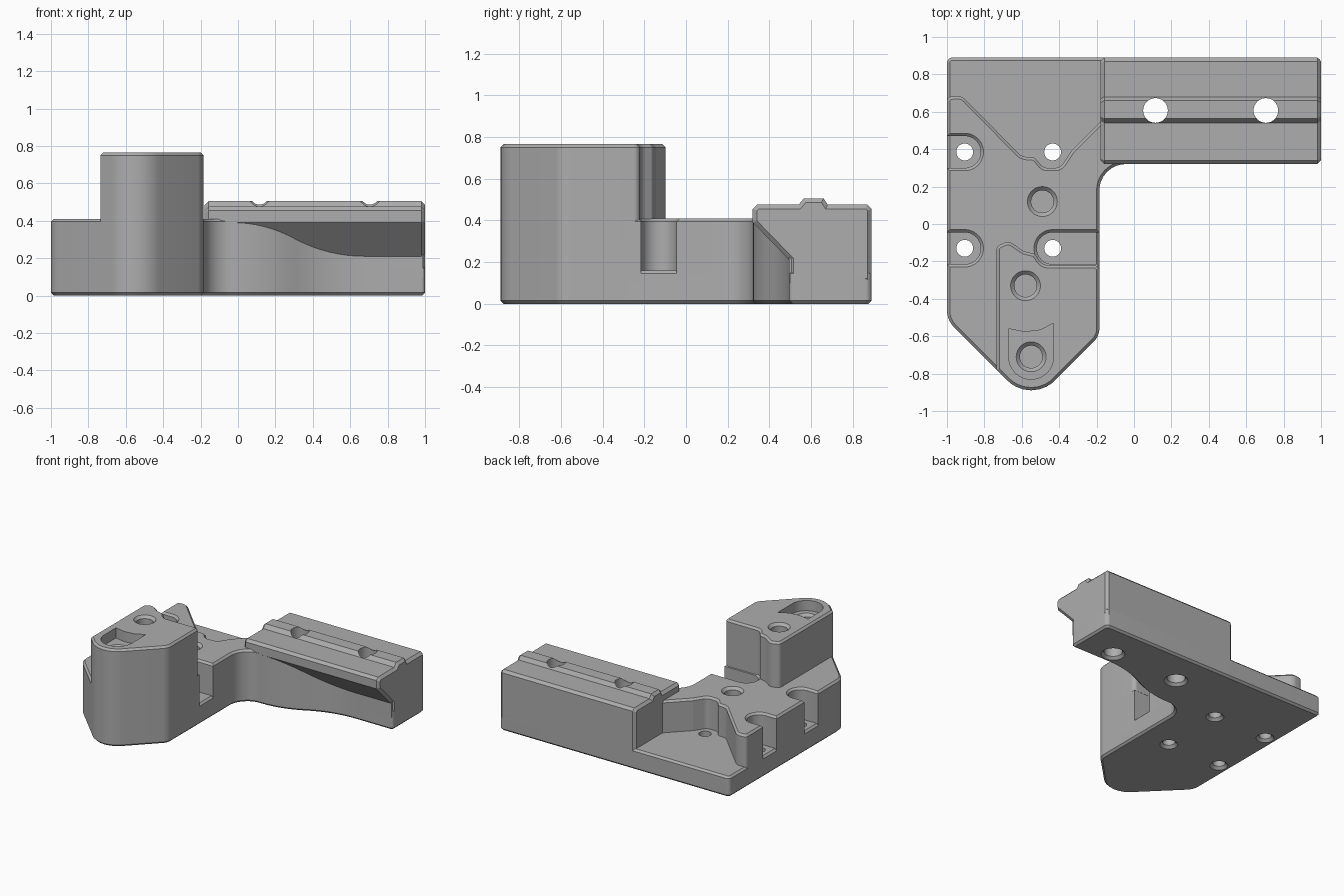
import bpy, bmesh, math
from mathutils import Vector

cube = bpy.data.objects.get("Cube")
if cube:
    bpy.data.objects.remove(cube, do_unlink=True)

grey = bpy.data.materials.new("machined grey")
grey.use_nodes = True
COLOUR = (0.42, 0.42, 0.42, 1)
grey.diffuse_color = COLOUR
grey.node_tree.nodes["Principled BSDF"].inputs["Base Color"].default_value = COLOUR


def rounded(corners, steps=8):
    """Closed outline from (x, y, optional radius) corners."""
    out = []
    for i, c in enumerate(corners):
        p = Vector(c[:2])
        if len(c) < 3:
            out.append(p)
            continue
        r = c[2]
        u = (Vector(corners[i - 1][:2]) - p).normalized()
        v = (Vector(corners[(i + 1) % len(corners)][:2]) - p).normalized()
        half = u.angle(v) / 2
        centre = p + (u + v).normalized() * r / math.sin(half)
        a = p + u * r / math.tan(half) - centre
        b = p + v * r / math.tan(half) - centre
        out += [centre + a.lerp(b, k / steps).normalized() * r for k in range(steps + 1)]
    return out


def inset(outline, d):
    """Mitred inward offset of a counter-clockwise outline."""
    out = []
    for i, p in enumerate(outline):
        e = (p - outline[i - 1]).normalized()
        f = (outline[(i + 1) % len(outline)] - p).normalized()
        n, m = Vector((-e.y, e.x)), Vector((-f.y, f.x))
        out.append(p + (n + m) * d / (1 + n.dot(m)))
    return out


def loft(bm, rings, along_x=False):
    """Closed solid through rings of (outline, height)."""
    loops = []
    for outline, h in rings:
        loops.append([bm.verts.new((h, p.x, p.y) if along_x else (p.x, p.y, h)) for p in outline])
    n = len(loops[0])
    for lo, hi in zip(loops, loops[1:]):
        for i in range(n):
            j = (i + 1) % n
            bm.faces.new((lo[i], lo[j], hi[j], hi[i]))
    bm.faces.new(loops[0][::-1])
    bm.faces.new(loops[-1])


def finish(name, bm):
    mesh = bpy.data.meshes.new(name)
    bm.to_mesh(mesh)
    bm.free()
    mesh.materials.append(grey)
    ob = bpy.data.objects.new(name, mesh)
    bpy.context.collection.objects.link(ob)
    return ob


def prism(name, outline, z0, z1, low=0.0, high=0.0, along_x=False):
    """Extruded outline with chamfered ends."""
    rings = [(outline, z0 + low), (outline, z1 - high)]
    if low:
        rings.insert(0, (inset(outline, low), z0))
    if high:
        rings.append((inset(outline, high), z1))
    bm = bmesh.new()
    loft(bm, rings, along_x)
    return finish(name, bm)


def circle(x, y, r, n=32):
    return [Vector((x + r * math.cos(math.tau * i / n), y + r * math.sin(math.tau * i / n)))
            for i in range(n)]


def slot(x_open, x_end, y, r=0.085):
    """U-shaped notch corners, walked from the open side and back."""
    s = 1 if x_open < x_end else -1
    return [(x_open, y + s * r), (x_end, y + s * r, r * 0.99),
            (x_end, y - s * r, r * 0.99), (x_open, y - s * r)]


FLOOR, DECK, TOWER, EDGE = 0.16, 0.41, 0.765, 0.015
LEFT, RIGHT = -1.0, -0.185

# Shared outline pieces: pointed nose, and the curve running into the arm
nose = [(LEFT, -0.514, 0.13), (-0.55, -0.964, 0.18), (RIGHT, -0.599, 0.1)]
sweep = [(RIGHT, 0.32, 0.14), (0.14, 0.32, 0.7), (0.48, 0.495, 0.8)]

# Base plate
base = prism("base_plate", rounded(
    nose + sweep + [(1, 0.495, 0.02), (1, 0.89, 0.03), (LEFT, 0.89, 0.03)]),
    0, FLOOR, EDGE, EDGE)

# Raised deck with screw notches and the scalloped rear edge
rear = [(0.99, 0.495), (0.99, 0.85), (-0.1, 0.85), (-0.1, 0.625), (-0.335, 0.39, 0.05),
        (-0.395, 0.3, 0.05), (-0.485, 0.3, 0.05), (-0.53, 0.355, 0.03),
        (-0.6, 0.36, 0.07), (-0.92, 0.685, 0.06), (LEFT, 0.68, 0.025)]
deck = prism("raised_deck", rounded(
    nose + slot(RIGHT, -0.52, -0.13) + sweep + rear
    + slot(LEFT, -0.82, 0.385) + slot(LEFT, -0.82, -0.13)),
    0.1, DECK, 0, EDGE)

# Tower over the nose
tower = prism("tower", rounded(
    [(-0.735, -0.779)] + nose[1:]
    + [(RIGHT, -0.22, 0.03), (-0.49, -0.22, 0.06), (-0.53, -0.16, 0.03),
       (-0.59, -0.145, 0.03), (-0.67, -0.09, 0.05), (-0.735, -0.12, 0.03)]),
    0.3, TOWER, 0, EDGE)

# Arm with sloped underside and raised rail
profile = [(0.495, 0.1), (0.89, 0.1), (0.89, 0.455), (0.87, 0.475), (0.68, 0.475),
           (0.66, 0.505), (0.565, 0.505), (0.54, 0.475), (0.34, 0.475), (0.32, 0.455),
           (0.32, 0.39), (0.495, 0.21)]
arm = prism("rail_arm", rounded(profile), -0.178, 1, 0.02, 0.02, along_x=True)

# Hole cutters: through holes flare at the bottom, blind holes at the top
bm = bmesh.new()
through = [(x, y, 0.045, 0.25) for x in (-0.905, -0.435) for y in (0.385, -0.13)]
through += [(x, 0.607, 0.066, 0.6) for x in (0.115, 0.705)]
for x, y, r, top in through:
    loft(bm, [(circle(x, y, r + 0.025), -0.005), (circle(x, y, r), 0.02), (circle(x, y, r), top)])
RECESS = TOWER - 0.08
for x, y, top in [(-0.49, 0.12, DECK), (-0.58, -0.33, TOWER), (-0.55, -0.71, RECESS)]:
    loft(bm, [(circle(x, y, 0.06), top - 0.15), (circle(x, y, 0.06), top - 0.02),
              (circle(x, y, 0.085), top + 0.005)])
holes = finish("hole_cutter", bm)

# U-shaped recess in the tower top
recess = prism("recess_cutter", rounded(
    [(-0.67, -0.56), (-0.67, -0.83, 0.119), (-0.43, -0.83, 0.119), (-0.43, -0.53),
     (-0.5, -0.567), (-0.585, -0.577)]), RECESS, 0.9)

# Cut and shade every part
for ob in (base, deck, tower, arm):
    bpy.context.view_layer.objects.active = ob
    for cutter in ([recess, holes] if ob is tower else [holes]):
        mod = ob.modifiers.new("cut", 'BOOLEAN')
        mod.operation, mod.solver, mod.object = 'DIFFERENCE', 'EXACT', cutter
        bpy.ops.object.modifier_apply(modifier=mod.name)
    for other in bpy.context.selected_objects:
        other.select_set(False)
    ob.select_set(True)
    bpy.ops.object.shade_smooth_by_angle(angle=math.radians(25))
for cutter in (holes, recess):
    bpy.data.objects.remove(cutter, do_unlink=True)
